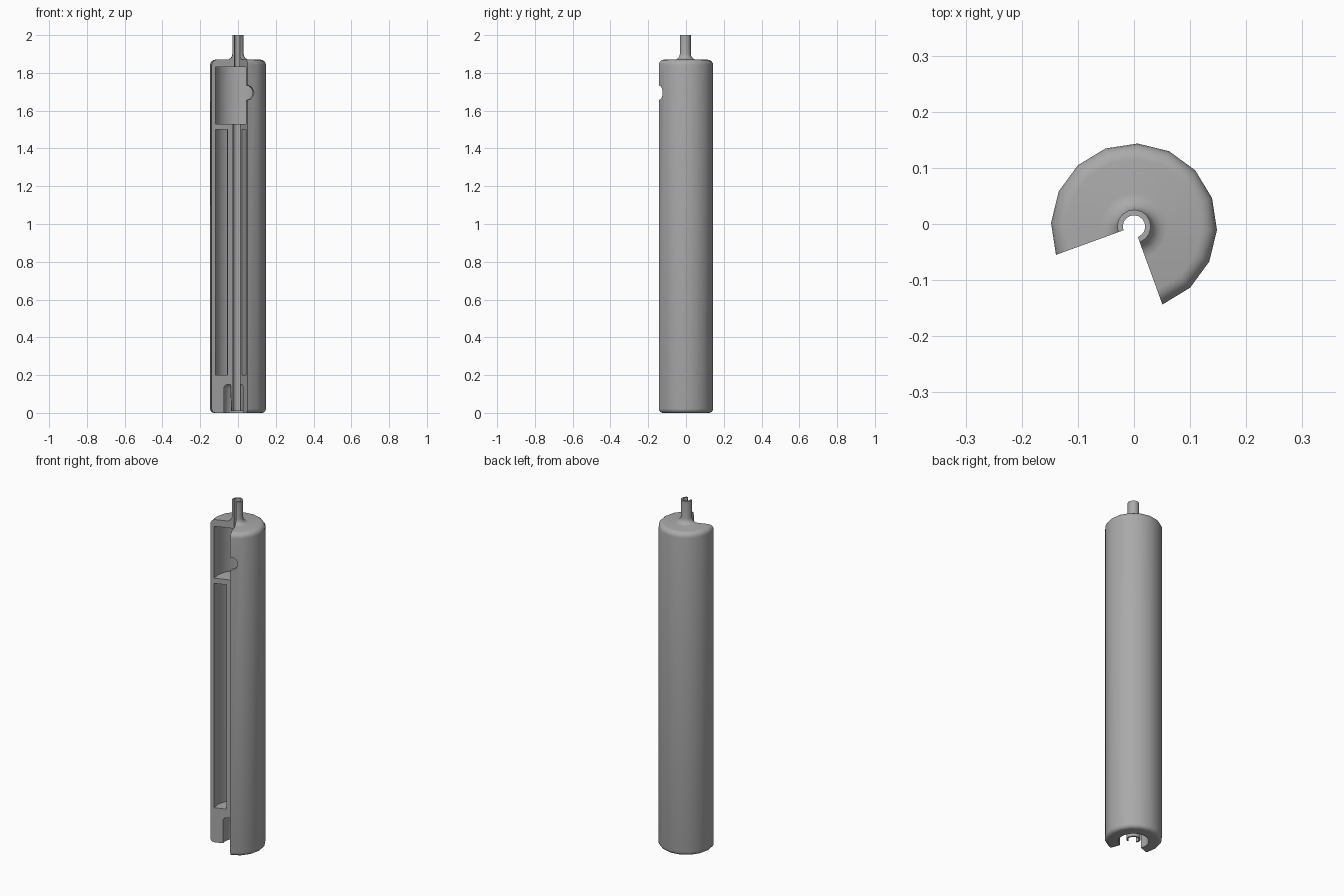
import bpy
import bmesh
from math import radians, cos, sin, pi
from mathutils import Vector, Matrix

cube = bpy.data.objects.get("Cube")
if cube:
    bpy.data.objects.remove(cube)

AXIS = Vector((0, -0.0044, 0))      # keeps the cut body centred on y
START, SWEEP, STEPS = radians(-70), radians(270), 12

grey = bpy.data.materials.new("plain grey")
grey.use_nodes = True
colour = (0.4, 0.4, 0.4, 1)
grey.diffuse_color = colour
grey.node_tree.nodes["Principled BSDF"].inputs["Base Color"].default_value = colour


def arc(r, z, radius, a0, a1, n=4):
    """Points of a rounded corner in the section plane."""
    angles = [radians(a0 + (a1 - a0) * i / n) for i in range(n + 1)]
    return [(r + radius * cos(a), z + radius * sin(a)) for a in angles]


# Section outline: stem, shoulder, wall, bottom socket, nozzle, bore, chamber
outline = [(0.02, 2), (0.03, 2)]
outline += arc(0.06, 1.9, 0.03, 180, 270)
outline += arc(0.12, 1.842, 0.028, 90, 0)
outline += arc(0.126, 0.022, 0.022, 0, -90)
outline += [(0.079, 0)]
outline += arc(0.059, 0.13, 0.02, 0, 90)
outline += [(0.041, 0.15), (0.036, 0.01), (0.028, 0.01), (0.028, 1.53),
            (0.127, 1.53), (0.127, 1.83), (0.02, 1.83)]
# Closed cavity in the long wall
cavity = [(0.059, 0.2), (0.127, 0.2), (0.127, 1.5), (0.059, 1.5)]

# Spin both loops and close the two cut faces
bm = bmesh.new()
section = []
for loop in (outline, cavity):
    verts = [bm.verts.new(AXIS + Vector((r * cos(START), r * sin(START), z)))
             for r, z in loop]
    section += [bm.edges.new((verts[i - 1], verts[i])) for i in range(len(verts))]
spun = bmesh.ops.spin(bm, geom=section, cent=AXIS, axis=(0, 0, 1),
                      angle=SWEEP, steps=STEPS)
ends = [g for g in spun["geom_last"] if isinstance(g, bmesh.types.BMEdge)]
for edges in (section, ends):
    bmesh.ops.triangle_fill(bm, edges=edges, use_beauty=True)
bmesh.ops.recalc_face_normals(bm, faces=bm.faces)
mesh = bpy.data.meshes.new("cutaway_body")
bm.to_mesh(mesh)
bm.free()
body = bpy.data.objects.new("cutaway_body", mesh)
bpy.context.collection.objects.link(body)
mesh.materials.append(grey)

# Round side port, halved by the cut plane
direction = Vector((cos(START), sin(START), 0))
bpy.ops.mesh.primitive_cylinder_add(vertices=24, radius=0.038, depth=0.12)
cutter = bpy.context.object
cutter.name = "port_cutter"
cutter.hide_render = True
cutter.data.materials.append(grey)
cutter.matrix_world = (Matrix.Translation(AXIS + direction * 0.15 + Vector((0, 0, 1.695)))
                       @ direction.to_track_quat("Z", "Y").to_matrix().to_4x4())
port = body.modifiers.new("side_port", "BOOLEAN")
port.operation = "DIFFERENCE"
port.solver = "EXACT"
port.object = cutter

bpy.ops.object.select_all(action="DESELECT")
body.select_set(True)
bpy.context.view_layer.objects.active = body
bpy.ops.object.modifier_apply(modifier=port.name)
bpy.data.objects.remove(cutter)
bpy.ops.object.shade_smooth_by_angle(angle=radians(40))
